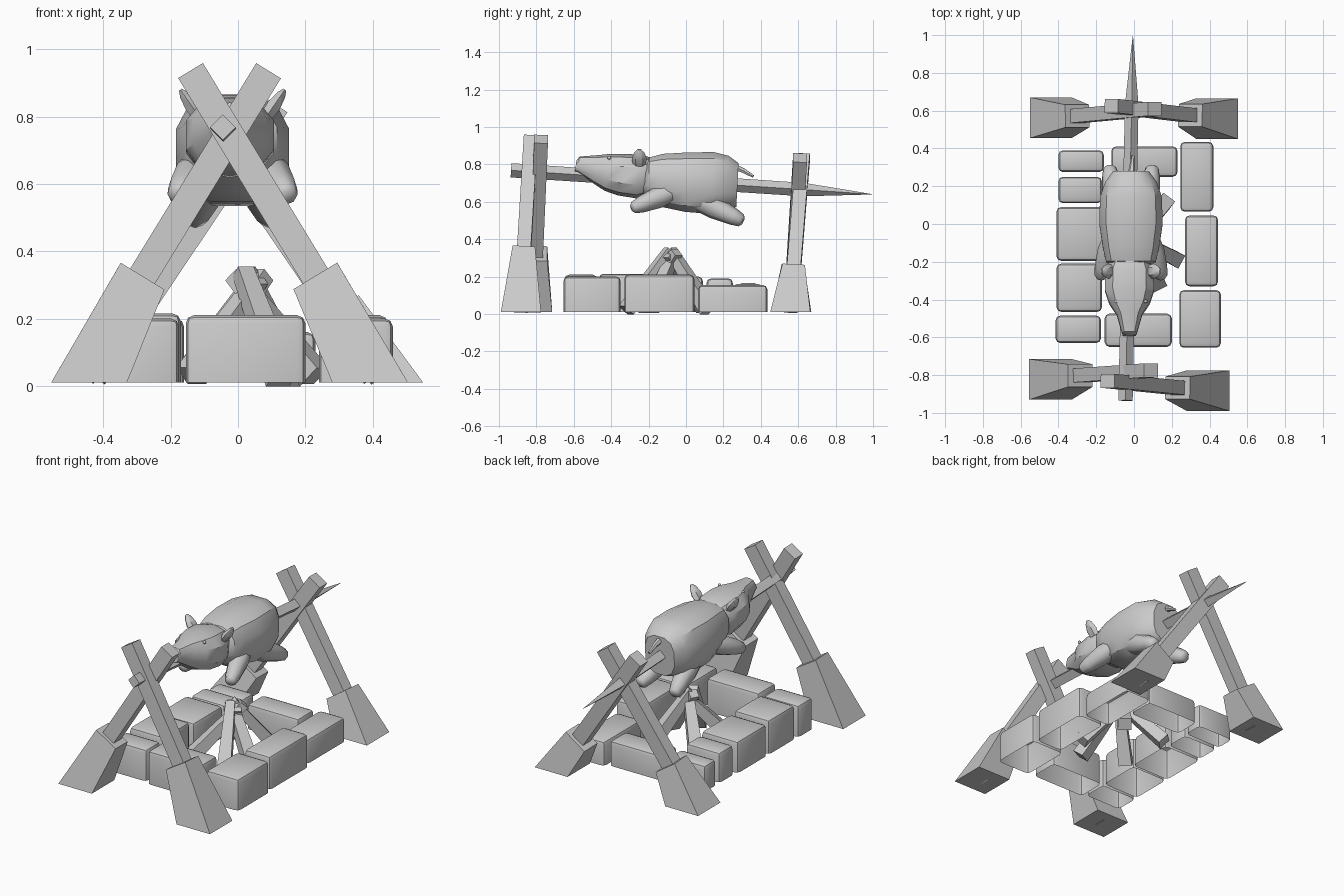
import bpy, bmesh, math
from mathutils import Vector

if "Cube" in bpy.data.objects:
    bpy.data.objects.remove(bpy.data.objects["Cube"])


def finish(name, bm, smooth=None):
    bmesh.ops.recalc_face_normals(bm, faces=bm.faces)
    me = bpy.data.meshes.new(name)
    bm.to_mesh(me)
    bm.free()
    ob = bpy.data.objects.new(name, me)
    bpy.context.collection.objects.link(ob)
    if smooth:
        bpy.ops.object.select_all(action='DESELECT')
        bpy.context.view_layer.objects.active = ob
        ob.select_set(True)
        bpy.ops.object.shade_smooth_by_angle(angle=math.radians(smooth))
    return ob


def bridge(bm, rings):
    vs = [[bm.verts.new(p) for p in r] for r in rings]
    n = len(vs[0])
    for a, b in zip(vs, vs[1:]):
        for i in range(n):
            j = (i + 1) % n
            bm.faces.new((a[i], a[j], b[j], b[i]))
    bm.faces.new(vs[0])
    bm.faces.new(vs[-1])


def frame(a, b, ref):
    d = (Vector(b) - Vector(a)).normalized()
    s = d.cross(Vector(ref)).normalized()
    return s, s.cross(d)


def ring(c, s, t, rx, ry, n, phase=0.0, power=1.0):
    out = []
    for i in range(n):
        a = phase + math.tau * i / n
        u, v = math.cos(a), math.sin(a)
        out.append(Vector(c) + s * math.copysign(abs(u) ** power, u) * rx
                   + t * math.copysign(abs(v) ** power, v) * ry)
    return out


def tube(name, secs, n=4, ref=(0, 0, 1), phase=0.0, power=1.0, smooth=None):
    """Loft sections (centre, rx, ry) that all face along the overall direction."""
    s, t = frame(secs[0][0], secs[-1][0], ref)
    bm = bmesh.new()
    bridge(bm, [ring(c, s, t, rx, ry, n, phase, power) for c, rx, ry in secs])
    return finish(name, bm, smooth)


R2, Q = math.sqrt(2), math.pi / 4

# Crossed support beams with flared feet: top, bottom, foot fraction, foot x and y range
supports = [
    ("front_right", (-.14, -.83, .935), (.41, -.885, .03), .325, (.28, .505), (-.99, -.775)),
    ("front_left", (.09, -.775, .935), (-.465, -.815, .03), .325, (-.555, -.33), (-.93, -.715)),
    ("back_right", (-.12, .625, .835), (.43, .56, .03), .24, (.33, .55), (.45, .665)),
    ("back_left", (.11, .61, .835), (-.43, .56, .03), .24, (-.55, -.33), (.455, .67)),
]
for name, top, bot, f, xr, yr in supports:
    tube(name + "_beam", [(bot, .043 * R2, .037 * R2), (top, .043 * R2, .037 * R2)],
         ref=(0, 1, 0), phase=Q)
    s, t = frame(bot, top, (0, 1, 0))
    c = Vector(bot).lerp(Vector(top), f)
    upper = ring(c, s, t, .076 * R2, .06 * R2, 4, Q)
    sx = 1 if s.x > 0 else 0
    sy = 1 if t.y > 0 else 0
    lower = [Vector((xr[i if sx else 1 - i], yr[j if sy else 1 - j], .01))
             for i, j in ((1, 1), (0, 1), (0, 0), (1, 0))]
    bm = bmesh.new()
    bridge(bm, [lower, upper])
    finish(name + "_foot", bm)

# Diamond-section spit with sharpened end
tube("spit", [((-.045, -.935, .768), .038, .038), ((-.012, .63, .665), .036, .036),
              ((-.006, .995, .64), .001, .001)])

# Hearth stones: x range, y range, height
stones = [
    (-.40, -.16, .275, .39, .165), (-.40, -.17, .11, .25, .19),
    (-.41, -.16, -.195, .09, .20), (-.41, -.17, -.465, -.21, .215),
    (-.415, -.175, -.63, -.485, .20), (.245, .42, .065, .435, .155),
    (.27, .445, -.33, .045, .21), (.24, .46, -.655, -.35, .20),
    (-.12, .23, .25, .41, .16), (-.155, .20, -.65, -.475, .21),
]
for i, (x0, x1, y0, y1, h) in enumerate(stones):
    bm = bmesh.new()
    bmesh.ops.create_cube(bm, size=1)
    for v in bm.verts:
        v.co = Vector((x1 if v.co.x > 0 else x0, y1 if v.co.y > 0 else y0,
                       h if v.co.z > 0 else .01))
    floor = [f for f in bm.faces if f.calc_center_median().z < .02]
    bmesh.ops.delete(bm, geom=floor, context='FACES_ONLY')
    bmesh.ops.bevel(bm, geom=[e for e in bm.edges if not e.is_boundary], offset=.024,
                    segments=2, profile=.5, affect='EDGES')
    finish(f"hearth_stone_{i + 1}", bm, 40)

# Firewood leaning together: base and top
logs = [
    ((.17, .12, .02), (.02, -.08, .34)), ((.23, -.19, .03), (-.01, -.06, .33)),
    ((.13, -.32, .02), (.015, -.09, .34)), ((-.14, -.24, .03), (.075, -.05, .33)),
    ((-.14, .10, .03), (.06, -.10, .32)),
]
for i, (a, b) in enumerate(logs):
    tube(f"firewood_{i + 1}", [(a, .055, .05), (b, .036, .034)], phase=Q)

# Roast pig: body and head lofts along y
body = [(-.225, .10, .715, .085), (-.20, .135, .73, .11), (-.13, .152, .715, .145),
        (.00, .172, .705, .163), (.14, .168, .70, .17), (.22, .14, .70, .15),
        (.275, .10, .69, .12)]
tube("pig_body", [((-.016, y, z), rx, rz) for y, rx, z, rz in body],
     n=12, phase=math.pi / 12, power=.75, smooth=35)
head = [(-.59, .036, .79, .030), (-.575, .042, .80, .042), (-.48, .07, .772, .078),
        (-.42, .112, .757, .10), (-.35, .136, .745, .112), (-.25, .134, .735, .118),
        (-.20, .11, .735, .10)]
tube("pig_head", [((-.024, y, z), rx, rz) for y, rx, z, rz in head],
     n=10, phase=math.pi / 10, power=.8, smooth=35)

# Legs, ears and eyes on both sides
for side, k in (("right", 1), ("left", -1)):
    def at(x, y, z):
        return Vector((-.016 + k * x, y, z))

    def limb(name, a, b, profile, n=8, flat=1.0):
        tube(f"{side}_{name}", [(a.lerp(b, f), r, r * flat) for f, r in profile],
             n=n, smooth=45)

    limb("front_leg", at(.10, -.08, .65), at(.165, -.29, .565),
         [(0, .05), (.3, .058), (.75, .045), (.95, .033), (1, .02)])
    limb("hind_leg", at(.075, .05, .62), at(.115, .305, .495),
         [(0, .06), (.4, .062), (.8, .046), (.96, .035), (1, .02)])
    limb("ear", at(.10, -.25, .80), at(.155, -.25, .88),
         [(0, .035), (.4, .04), (.8, .027), (1, .01)], 6, .6)
    bm = bmesh.new()
    bmesh.ops.create_icosphere(bm, subdivisions=1, radius=.011)
    bmesh.ops.translate(bm, verts=bm.verts, vec=at(.078, -.41, .835))
    finish(side + "_eye", bm, 60)

# Tail
tube("tail", [((-.016, .25, .79), .02, .02), ((-.01, .31, .765), .014, .014),
              ((-.005, .36, .735), .008, .008)], n=6, smooth=45)
